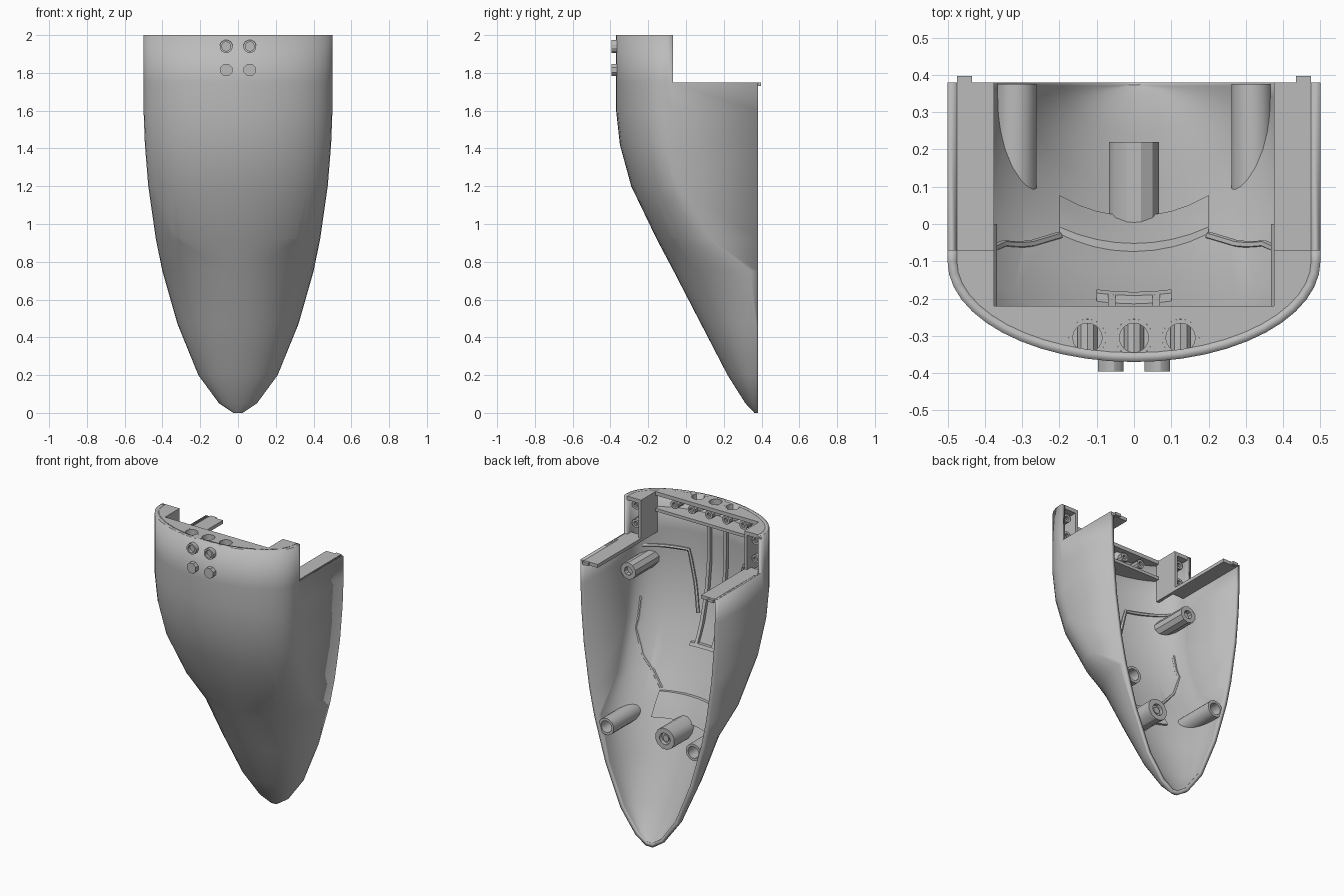
import bpy, bmesh, math
from mathutils import Vector, Matrix

cube = bpy.data.objects.get("Cube")
if cube:
    bpy.data.objects.remove(cube, do_unlink=True)

grey = bpy.data.materials.new("mid_grey")
grey.use_nodes = True
grey.diffuse_color = (0.5, 0.5, 0.5, 1)
grey.node_tree.nodes["Principled BSDF"].inputs["Base Color"].default_value = (0.5, 0.5, 0.5, 1)

BACK, WALL, STEP_Y, STEP_Z = 0.38, 0.025, -0.07, 1.75
# Hull stations: height, half width, front y, y where the side starts to curve
STATIONS = [(0, .025, .362, .37), (.05, .1, .315, .37), (.2, .21, .22, .37),
            (.47, .32, .08, .37), (.75, .4, -.065, .34), (.92, .435, -.155, .13),
            (1.2, .475, -.29, -.02), (1.42, .493, -.35, -.08),
            (1.6, .5, -.37, -.1), (2, .5, -.37, -.1)]


def surf(x, z):
    """Front y of the outer hull at x and z."""
    for a, b in zip(STATIONS, STATIONS[1:]):
        if z <= b[0]:
            break
    k = (z - a[0]) / (b[0] - a[0])
    w, f, c = (p + (q - p) * k for p, q in zip(a[1:], b[1:]))
    return c - (c - f) * math.sqrt(max(0, 1 - (x / w) ** 2))


def section(w, f, c, n=24):
    """Open U outline of the hull, from +x round the front to -x."""
    arc = [(w * math.cos(math.pi * i / n), c - (c - f) * math.sin(math.pi * i / n))
           for i in range(n + 1)]
    return [(w, BACK)] + arc + [(-w, BACK)]


def add(name, bm, recalc=True):
    if recalc:
        bmesh.ops.recalc_face_normals(bm, faces=bm.faces)
    me = bpy.data.meshes.new(name)
    bm.to_mesh(me)
    bm.free()
    me.materials.append(grey)
    ob = bpy.data.objects.new(name, me)
    bpy.context.collection.objects.link(ob)
    return ob


def box(name, x0, x1, y0, y1, z0, z1):
    bm = bmesh.new()
    bmesh.ops.create_cube(bm, size=1)
    for v in bm.verts:
        v.co = ((x0 + x1) / 2 + v.co.x * (x1 - x0), (y0 + y1) / 2 + v.co.y * (y1 - y0),
                (z0 + z1) / 2 + v.co.z * (z1 - z0))
    return add(name, bm)


def plate(name, loops, top, thick):
    """Flat plate from an outline and optional hole outlines."""
    bm = bmesh.new()
    edges = []
    for loop in loops:
        vs = [bm.verts.new((x, y, top)) for x, y in loop]
        edges += [bm.edges.new((vs[i - 1], vs[i])) for i in range(len(vs))]
    bmesh.ops.triangle_fill(bm, use_beauty=True, edges=edges)
    out = bmesh.ops.extrude_face_region(bm, geom=bm.faces[:])
    for v in out["geom"]:
        if isinstance(v, bmesh.types.BMVert):
            v.co.z -= thick
    return add(name, bm)


def lathe(name, profile, n, origin, axis, seat=False):
    """Turned part; seat=True moulds its base onto the hull wall."""
    bm = bmesh.new()
    rings = []
    for r, h in profile:
        rings.append([bm.verts.new((r * math.cos(2 * math.pi * (i + .5) / n),
                                    r * math.sin(2 * math.pi * (i + .5) / n), h))
                      for i in range(n)])
    for a, b in zip(rings, rings[1:]):
        for i in range(n):
            bm.faces.new((a[i - 1], a[i], b[i], b[i - 1]))
    bm.faces.new(rings[0])
    bm.faces.new(rings[-1])
    rot = Vector((0, 0, 1)).rotation_difference(Vector(axis)).to_matrix().to_4x4()
    bm.transform(Matrix.Translation(origin) @ rot)
    if seat:
        for v in rings[0]:
            v.co.y = surf(v.co.x, v.co.z) + 0.012
    return add(name, bm)


def peg(name, x, z, y_end, r, hole, depth, n=16):
    """Hollow-ended post growing backwards out of the hull wall."""
    y0 = surf(x, z)
    h = y_end - y0
    return lathe(name, [(r, 0), (r, h), (hole, h), (hole, h - depth)], n,
                 (x, y0, z), (0, 1, 0), True)


def patch(name, x0, x1, z0, z1, t, nx=4, nz=10):
    """Raised strip following the inside of the hull."""
    bm = bmesh.new()
    bmesh.ops.create_grid(bm, x_segments=nx, y_segments=nz, size=0.5)
    for v in bm.verts:
        x, z = x0 + (v.co.x + .5) * (x1 - x0), z0 + (v.co.y + .5) * (z1 - z0)
        v.co = (x, surf(x, z) + .012, z)
    out = bmesh.ops.extrude_face_region(bm, geom=bm.faces[:])
    for v in out["geom"]:
        if isinstance(v, bmesh.types.BMVert):
            v.co.y += t + .018
    return add(name, bm)


def rib(name, pts, side):
    """Thin round bead along a path on the inside of the hull."""
    cu = bpy.data.curves.new(name, "CURVE")
    cu.dimensions, cu.bevel_depth, cu.bevel_resolution = "3D", .011, 1
    path = []
    for (xa, za), (xb, zb) in zip(pts, pts[1:]):
        path += [(xa + (xb - xa) * i / 6, za + (zb - za) * i / 6) for i in range(6)]
    path.append(pts[-1])
    sp = cu.splines.new("POLY")
    sp.points.add(len(path) - 1)
    for p, (x, z) in zip(sp.points, path):
        p.co = (x * side, surf(x, z) + .033, z, 1)
    tmp = bpy.data.objects.new(name + "_path", cu)
    bpy.context.collection.objects.link(tmp)
    bm = bmesh.new()
    bpy.context.view_layer.update()
    bm.from_mesh(tmp.evaluated_get(bpy.context.evaluated_depsgraph_get()).to_mesh())
    bpy.data.objects.remove(tmp, do_unlink=True)
    return add(name, bm)


# Hull shell with the stepped top
bm = bmesh.new()
rings = [[bm.verts.new((x, y, z)) for x, y in section(w, f, c)] for z, w, f, c in STATIONS]
for a, b in zip(rings, rings[1:]):
    for i in range(len(a) - 1):
        bm.faces.new((a[i], b[i], b[i + 1], a[i + 1]))
bm.faces.new(rings[0])
for co, no in (((0, 0, STEP_Z), (0, 0, 1)), ((0, STEP_Y, 0), (0, 1, 0))):
    bmesh.ops.bisect_plane(bm, geom=bm.verts[:] + bm.edges[:] + bm.faces[:],
                           plane_co=co, plane_no=no)
cut = [f for f in bm.faces if f.calc_center_median().z > STEP_Z
       and f.calc_center_median().y > STEP_Y]
bmesh.ops.delete(bm, geom=cut, context="FACES")
hull = add("hull_shell", bm, recalc=False)
mod = hull.modifiers.new("wall", "SOLIDIFY")
mod.thickness, mod.offset, mod.use_even_offset = WALL, -1, True

# Top flange with three round ports
HOLES = (-.125, 0, .125)
outline = [(x * .998, y + .001) for x, y in section(*STATIONS[-1][1:])[1:-1]]
outline = [(.499, STEP_Y)] + outline + [(-.499, STEP_Y), (-.375, STEP_Y), (-.375, -.22),
                                        (.375, -.22), (.375, STEP_Y)]
circles = [[(hx + .05 * math.cos(i * math.pi / 12), -.305 + .05 * math.sin(i * math.pi / 12))
            for i in range(24)] for hx in HOLES]
plate("top_flange", [outline] + circles, 2, .025)
for hx in HOLES:
    lathe("port_sleeve", [(.05, 0), (.05, .07), (.039, .07), (.039, .005)], 24,
          (hx, -.305, 1.93), (0, 0, 1))

# Lower shelf below the row of pegs
xs = [-.375 + .75 * i / 20 for i in range(21)]
plate("inner_shelf", [[(x, surf(x, 1.88) + .01) for x in xs] + [(.375, -.22), (-.375, -.22)]],
      1.89, .02)
for i in range(-2, 3):
    peg("shelf_peg", i * .125, 1.94, -.235, .028, .014, .02, 10)

# Mirrored parts
for s in (-1, 1):
    box("side_flange", s * .375, s * .492, -.11, BACK, 1.728, STEP_Z)
    box("corner_panel", s * .375, s * .395, -.24, STEP_Y, 1.728, 1.98)
    box("locating_tab", s * .435, s * .475, .36, .397, 1.73, STEP_Z - .002)
    for z in (1.94, 1.82):
        peg("corner_peg", s * .435, z, -.1, .028, .014, .02, 10)
    peg("upper_boss", s * .42, 1.55, 0, .055, .028, .03, 10)
    peg("side_socket", s * .316, .7, BACK - .005, .055, .038, .1)
    patch("guide_rail", s * .05, s * .07, 1.1, 1.87, .02, 2, 14)
    rib("upper_rib", [(.45, 1.64), (.2, 1.63), (.1, 1.26)], s)
    rib("lower_rib", [(.43, 1.33), (.42, 1.15), (.35, 1), (.2, .83)], s)
    # Front bolts: socket heads above, plain hex heads below
    lathe("socket_bolt", [(.035, 0), (.035, .04), (.024, .04), (.024, .02)], 12,
          (s * .0625, -.355, 1.94), (0, -1, 0))
    lathe("hex_bolt", [(.035, 0), (.035, .04)], 8, (s * .0625, -.355, 1.815), (0, -1, 0))

# Centre parts
patch("rail_stop", -.1, .1, 1.08, 1.1, .02, 4, 2)
patch("boss_pad", -.2, .2, .68, .82, .02, 8, 4)
boss = peg("centre_boss", 0, .645, .22, .07, .038, .025, 12)
lathe("centre_boss_pin", [(.022, 0), (.022, .06)], 10, (0, .15, .645), (0, 1, 0))

# Smooth shading with crisp edges
bpy.ops.object.select_all(action="DESELECT")
for ob in bpy.context.collection.objects:
    if ob.type == "MESH" and ob.data.materials and ob.data.materials[0] == grey:
        ob.select_set(True)
        bpy.context.view_layer.objects.active = ob
bpy.ops.object.shade_smooth_by_angle(angle=math.radians(30))
